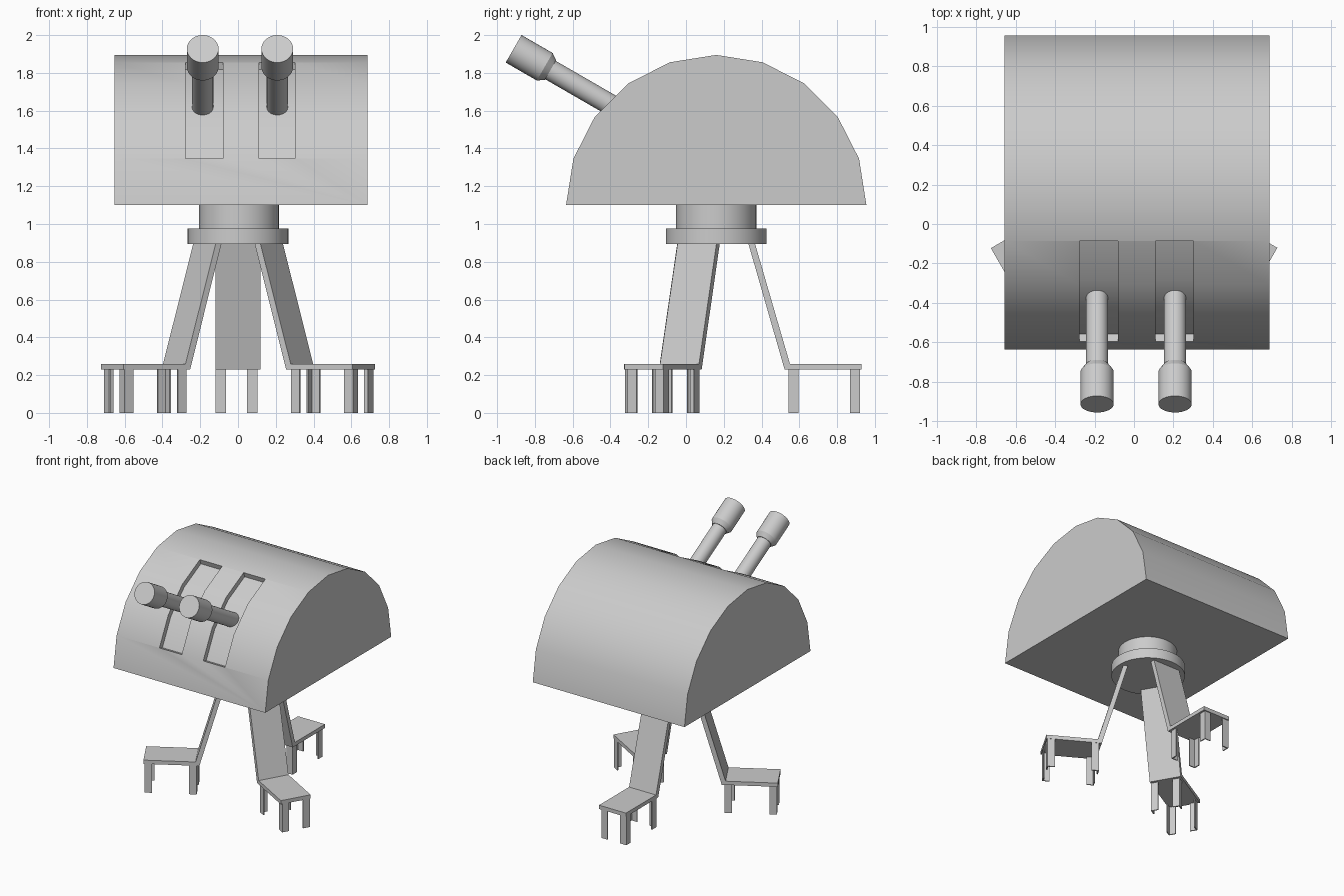
import bpy, bmesh
from math import sin, cos, radians, pi
from mathutils import Matrix, Vector

if "Cube" in bpy.data.objects:
    bpy.data.objects.remove(bpy.data.objects["Cube"])

CY = 0.16            # y of the turret axis
BASE, R = 1.10, 0.795


def finish(bm, name, smooth=None):
    bmesh.ops.recalc_face_normals(bm, faces=bm.faces)
    me = bpy.data.meshes.new(name)
    bm.to_mesh(me)
    bm.free()
    ob = bpy.data.objects.new(name, me)
    bpy.context.collection.objects.link(ob)
    if smooth:
        bpy.ops.object.select_all(action='DESELECT')
        ob.select_set(True)
        bpy.context.view_layer.objects.active = ob
        bpy.ops.object.shade_smooth_by_angle(angle=radians(smooth))
    return ob


def prism(bm, pts, axis, a, b):
    """Extrude a closed 2D outline along x (pts = y,z) or z (pts = x,y)."""
    place = (lambda p, t: (t, *p)) if axis == 'x' else (lambda p, t: (*p, t))
    lo = [bm.verts.new(place(p, a)) for p in pts]
    hi = [bm.verts.new(place(p, b)) for p in pts]
    bm.faces.new(lo)
    bm.faces.new(hi)
    n = len(pts)
    for i in range(n):
        j = (i + 1) % n
        bm.faces.new((lo[i], lo[j], hi[j], hi[i]))


def lathe(name, profile, origin, direction, sides=32):
    """Closed solid of revolution; profile = (radius, distance)."""
    bm = bmesh.new()
    rot = Vector((0, 0, 1)).rotation_difference(Vector(direction)).to_matrix()
    rings = [[bm.verts.new(rot @ Vector((r * cos(2 * pi * i / sides), r * sin(2 * pi * i / sides), d)) + Vector(origin))
              for i in range(sides)] for r, d in profile]
    for lo, hi in zip(rings, rings[1:]):
        for i in range(sides):
            j = (i + 1) % sides
            bm.faces.new((lo[i], lo[j], hi[j], hi[i]))
    bm.faces.new(rings[0])
    bm.faces.new(rings[-1])
    return finish(bm, name, 25)


def arc(r, degs):
    return [(CY - r * cos(radians(d)), BASE + r * sin(radians(d))) for d in degs]


# Half-round turret housing with two shallow recessed gun slots
bm = bmesh.new()
prism(bm, arc(R, range(0, 181, 18)), 'x', -0.655, 0.685)
dome = finish(bm, "turret_housing")
bm = bmesh.new()
for x0, x1 in ((-0.277, -0.08), (0.11, 0.302)):
    prism(bm, arc(R - 0.04, (18, 36, 54, 72)) + arc(R + 0.08, (72, 54, 36, 18)), 'x', x0, x1)
cutter = finish(bm, "slot_cutter")
cutter.hide_render = True
mod = dome.modifiers.new("slots", 'BOOLEAN')
mod.operation, mod.solver, mod.object = 'DIFFERENCE', 'EXACT', cutter
bpy.ops.object.select_all(action='DESELECT')
bpy.context.view_layer.objects.active = dome
dome.select_set(True)
bpy.ops.object.modifier_apply(modifier="slots")
bpy.data.objects.remove(cutter)
bpy.ops.object.shade_smooth_by_angle(angle=radians(25))

# Twin gun barrels with wider muzzles, raised 30 degrees
for side, x in (("left", -0.187), ("right", 0.208)):
    lathe("gun_barrel_" + side, [(0.084, 0), (0.084, 0.19), (0.06, 0.225), (0.056, 0.225), (0.056, 0.74)],
          (x, -0.9125, 1.9275), (0, cos(radians(30)), -0.5))

# Swivel neck and collar
lathe("swivel_neck", [(0.212, 0.97), (0.212, BASE)], (0.006, CY, 0), (0, 0, 1))
lathe("swivel_collar", [(0.267, 0.895), (0.267, 0.975)], (0, CY, 0), (0, 0, 1))

# Three bent-plate legs, each foot standing on four angle-section posts
LEG = [(0.17, 0.897), (0.205, 0.897), (0.39, 0.26), (0.769, 0.26), (0.769, 0.23), (0.362, 0.23)]
S, T = 0.054, 0.008  # post width and wall thickness
for name, deg in (("back", 0), ("left", 120), ("right", 240)):
    turn = Matrix.Translation((0, CY, 0)) @ Matrix.Rotation(radians(deg), 4, 'Z')
    bm = bmesh.new()
    prism(bm, LEG, 'x', -0.12, 0.118)
    bm.transform(turn)
    finish(bm, "leg_" + name)
    bm = bmesh.new()
    for cx, sx in ((-0.118, 1), (0.102, -1)):
        for cy, sy in ((0.382, 1), (0.761, -1)):
            ell = [(0, 0), (S, 0), (S, T), (T, T), (T, S), (0, S)]
            prism(bm, [(cx + sx * u, cy + sy * v) for u, v in ell], 'z', 0, 0.232)
    bm.transform(turn)
    finish(bm, "foot_posts_" + name)
